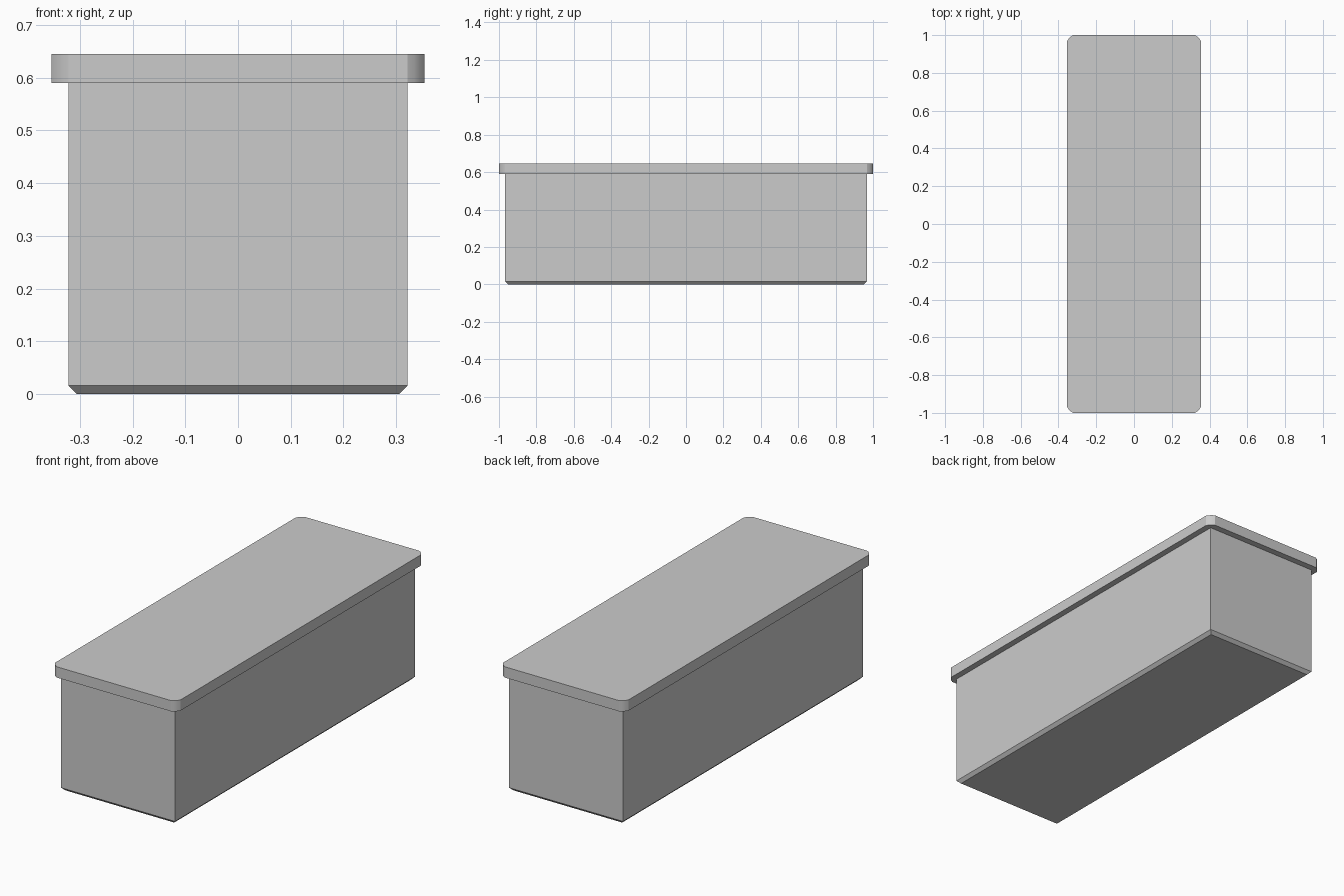
import bpy, bmesh

if "Cube" in bpy.data.objects:
    bpy.data.objects.remove(bpy.data.objects["Cube"])


def box(name, sx, sy, z0, z1, pick, width, segments, profile):
    """Box between z0 and z1 with the picked edges bevelled."""
    bm = bmesh.new()
    bmesh.ops.create_cube(bm, size=1)
    for v in bm.verts:
        v.co = (v.co.x * sx, v.co.y * sy, z0 if v.co.z < 0 else z1)
    edges = [e for e in bm.edges if pick(e.verts[0].co.z, e.verts[1].co.z)]
    bmesh.ops.bevel(bm, geom=edges, offset=width, offset_type='OFFSET',
                    segments=segments, profile=profile, affect='EDGES')
    bmesh.ops.recalc_face_normals(bm, faces=bm.faces)
    mesh = bpy.data.meshes.new(name)
    bm.to_mesh(mesh)
    bm.free()
    obj = bpy.data.objects.new(name, mesh)
    bpy.context.collection.objects.link(obj)
    return obj


# Body with a chamfered bottom rim
box("box_body", 0.644, 1.934, 0.0, 0.59,
    lambda a, b: max(a, b) < 0.1, 0.016, 1, 0.5)

# Overhanging lid with softly clipped vertical corners
lid = box("box_lid", 0.708, 2.0, 0.59, 0.645,
          lambda a, b: abs(a - b) > 0.01, 0.032, 3, 0.35)
bpy.context.view_layer.objects.active = lid
lid.select_set(True)
bpy.ops.object.shade_smooth_by_angle(angle=0.5)
